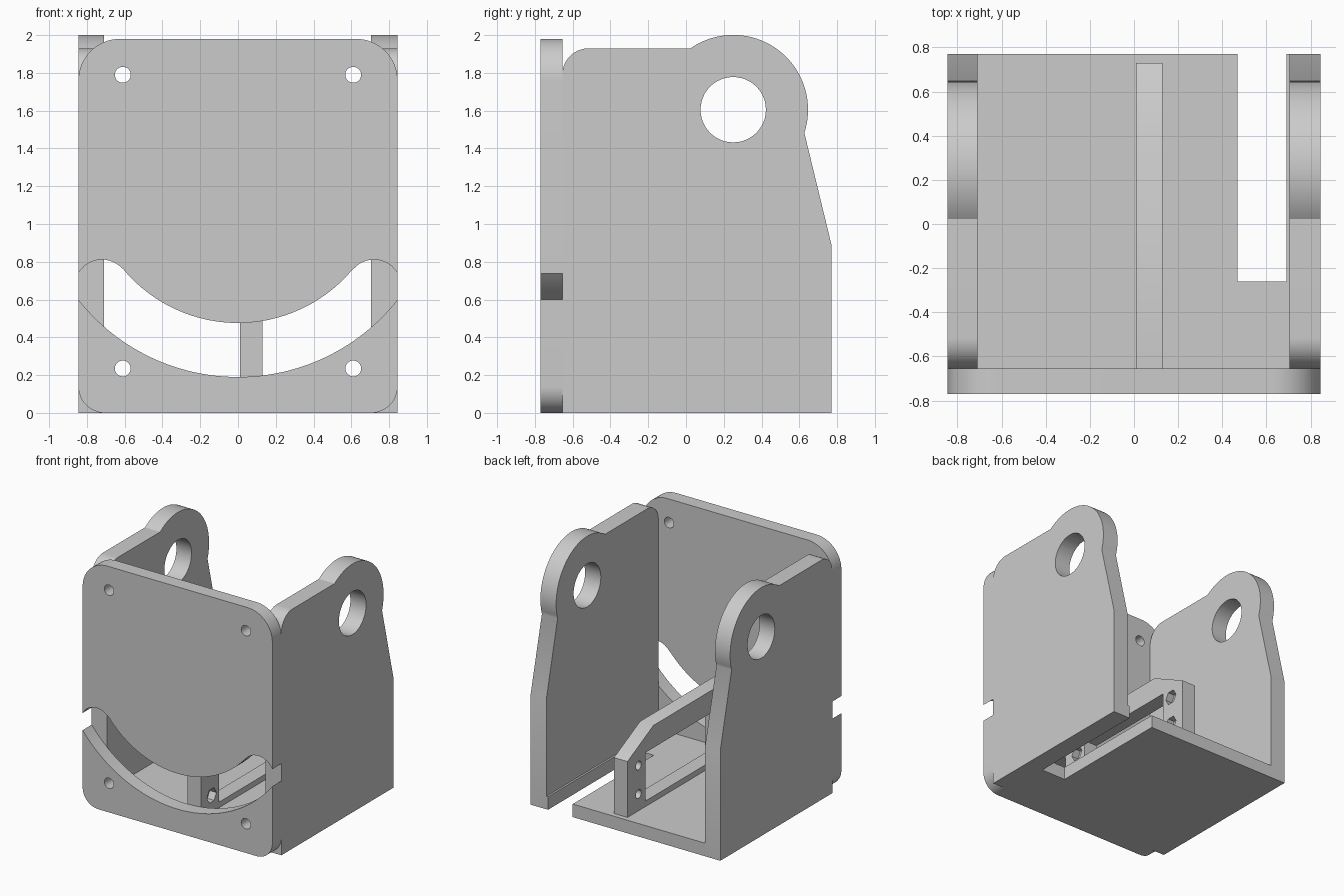
import bpy, bmesh
from math import sin, cos, radians, atan2, degrees
from mathutils import Vector

if "Cube" in bpy.data.objects:
    bpy.data.objects.remove(bpy.data.objects["Cube"], do_unlink=True)

grey = bpy.data.materials.new("mid_grey")
grey.use_nodes = True
GREY = (0.6, 0.6, 0.6, 1)
grey.diffuse_color = GREY
grey.node_tree.nodes["Principled BSDF"].inputs["Base Color"].default_value = GREY


def arc(cu, cv, r, start, end, n=16):
    """Points on an arc, angles in degrees."""
    angles = [radians(start + (end - start) * i / n) for i in range(n + 1)]
    return [(cu + r * cos(a), cv + r * sin(a)) for a in angles]


def circle(cu, cv, r, n=48):
    return arc(cu, cv, r, 0, 360 * (n - 1) / n, n - 1)


def prism(name, profile, axis, lo, hi):
    """Extrude a flat profile along an axis; profile uses the other two axes in order."""
    def place(p, d):
        c = list(p)
        c.insert("xyz".index(axis), d)
        return Vector(c)
    bm = bmesh.new()
    face = bm.faces.new([bm.verts.new(place(p, lo)) for p in profile])
    top = bmesh.ops.extrude_face_region(bm, geom=[face])["geom"]
    shift = place((0, 0), hi - lo)
    bmesh.ops.translate(bm, vec=shift, verts=[v for v in top if isinstance(v, bmesh.types.BMVert)])
    bmesh.ops.recalc_face_normals(bm, faces=bm.faces)
    mesh = bpy.data.meshes.new(name)
    bm.to_mesh(mesh)
    bm.free()
    mesh.materials.append(grey)
    obj = bpy.data.objects.new(name, mesh)
    bpy.context.collection.objects.link(obj)
    return obj


def rect(u0, u1, v0, v1):
    return [(u0, v0), (u1, v0), (u1, v1), (u0, v1)]


def cut(obj, profile, axis, lo, hi):
    """Subtract a prism and bake the result."""
    tool = prism("cutter", profile, axis, lo, hi)
    tool.hide_render = True
    mod = obj.modifiers.new("cut", "BOOLEAN")
    mod.operation, mod.solver, mod.object = "DIFFERENCE", "EXACT", tool
    bpy.context.view_layer.objects.active = obj
    bpy.ops.object.modifier_apply(modifier=mod.name)
    bpy.data.objects.remove(tool, do_unlink=True)


HALF, FRONT, INNER, BACK = 0.845, -0.77, -0.655, 0.77

# Front plate with rounded corners
R_TOP, R_LOW, TOP = 0.22, 0.14, 1.98
outline = (arc(HALF - R_LOW, R_LOW, R_LOW, -90, 0) + arc(HALF - R_TOP, TOP - R_TOP, R_TOP, 0, 90)
           + arc(R_TOP - HALF, TOP - R_TOP, R_TOP, 90, 180) + arc(R_LOW - HALF, R_LOW, R_LOW, 180, 270))
front_plate = prism("front_plate", outline, "y", FRONT, INNER)

# Screw holes
for x in (-0.61, 0.61):
    for z in (0.235, 1.79):
        cut(front_plate, circle(x, z, 0.042, 32), "y", -1, 0)

# Curved slot with round ends, open at the plate edges
CZ, R_MID, R_END = 1.266, 0.933, 0.143
ex, ez = 0.72, 0.669
a = degrees(atan2(ez - CZ, ex))
slot = (arc(0, CZ, R_MID + R_END, -180 - a, a, 48)
        + arc(ex, ez, R_END, a, a + 180)[1:]
        + arc(0, CZ, R_MID - R_END, a, -180 - a, 48)[1:]
        + arc(-ex, ez, R_END, -a, 180 - a)[1:-1])
cut(front_plate, slot, "y", -1, 0)

# Side plates with a round lug and pivot hole
LUG_Y, LUG_Z, LUG_R = 0.25, 1.605, 0.396
profile = ([(INNER, 0), (BACK, 0), (BACK, 0.89)]
           + arc(LUG_Y, LUG_Z, LUG_R, -18, 125, 40)
           + arc(INNER + 0.14, 1.79, 0.14, 90, 180))
for name, lo, hi in (("left_plate", 0.705, HALF), ("right_plate", -HALF, -0.71)):
    plate = prism(name, profile, "x", lo, hi)
    cut(plate, circle(LUG_Y, LUG_Z, 0.173), "x", -1, 1)

# Base with a slot open to the back
FLOOR = 0.105
base = prism("base", rect(-0.71, 0.705, INNER, BACK), "z", 0, FLOOR)
cut(base, rect(0.47, 0.69, -0.26, 1), "z", -1, 1)

# Mounting rib: a frame with two posts
X0, X1 = 0.01, 0.13
rib = prism("mounting_rib", [(INNER, FLOOR), (0.73, FLOOR), (0.73, 0.555), (0.4, 0.72), (INNER, 0.72)],
            "x", X0, X1)
cut(rib, rect(-0.43, 0.5, 0.15, 0.54), "x", -1, 1)

# Screw holes and nut pockets in both posts
for y in (-0.52, 0.59):
    for z in (0.24, 0.47):
        cut(rib, circle(y, z, 0.035, 24), "x", -1, 1)
        cut(rib, circle(y, z, 0.06, 6), "x", X1 - 0.06, 1)

# Smooth curved walls, sharp edges
bpy.ops.object.select_all(action="DESELECT")
for obj in bpy.data.objects:
    if obj.type == "MESH" and grey.name in obj.data.materials:
        obj.select_set(True)
        bpy.context.view_layer.objects.active = obj
bpy.ops.object.shade_smooth_by_angle(angle=radians(30))
